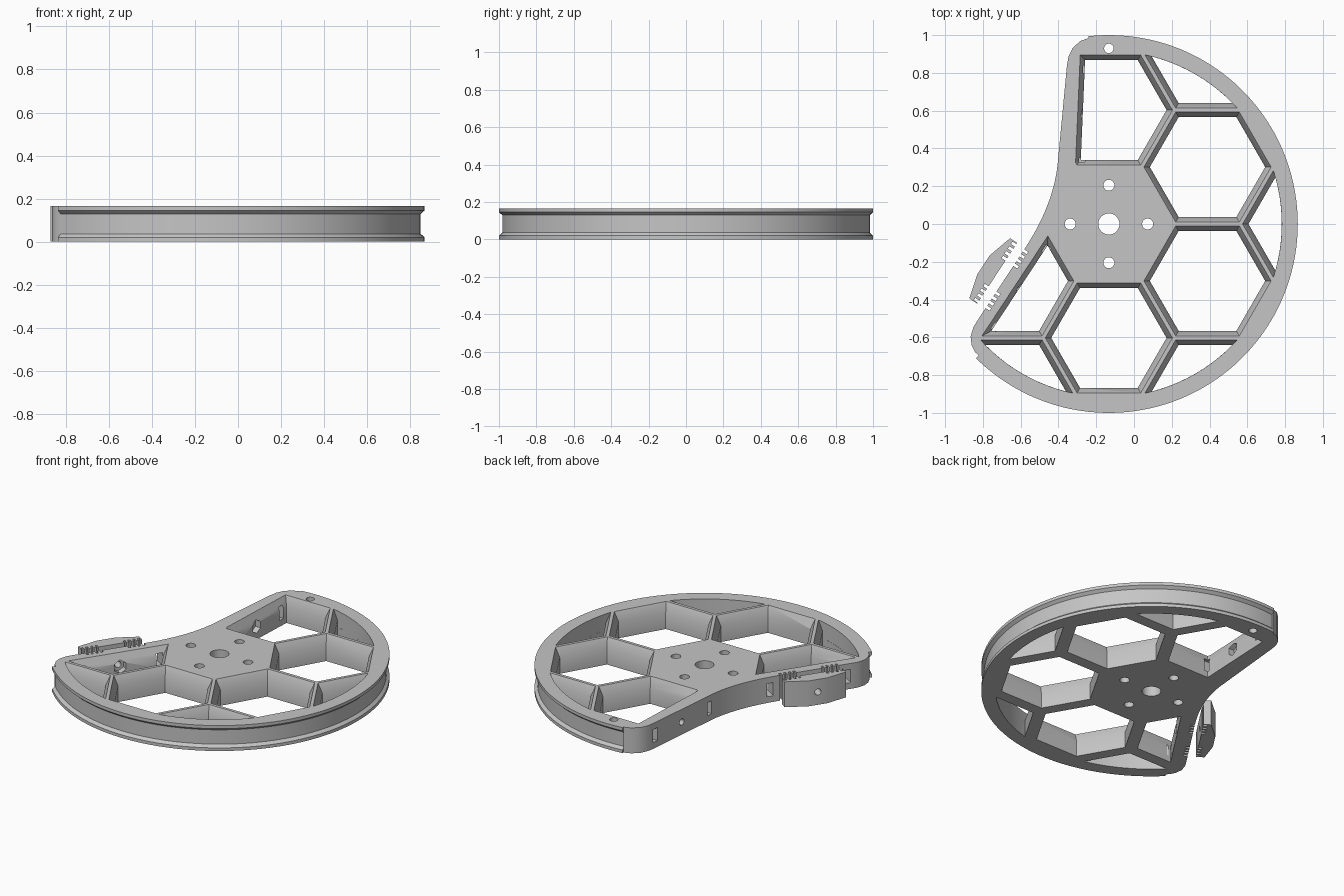
import bpy, bmesh, math
from mathutils import Vector, Matrix

if "Cube" in bpy.data.objects:
    bpy.data.objects.remove(bpy.data.objects["Cube"], do_unlink=True)

CX = -0.133          # wheel axis
H = 0.165            # thickness
APO = 0.3015         # honeycomb apothem
RIM_IN = 0.915       # inner radius of the rim
SPOKE, RIDGE, BEVEL_Z = 0.037, 0.01, 0.105
SLOPE = (SPOKE - RIDGE) / (H - BEVEL_Z)

grey = bpy.data.materials.new("plain grey")
grey.use_nodes = True
grey.diffuse_color = (0.56, 0.56, 0.56, 1)
grey.node_tree.nodes["Principled BSDF"].inputs["Base Color"].default_value = grey.diffuse_color


def to_object(name, bm):
    bmesh.ops.recalc_face_normals(bm, faces=bm.faces)
    mesh = bpy.data.meshes.new(name)
    bm.to_mesh(mesh)
    bm.free()
    mesh.materials.append(grey)
    ob = bpy.data.objects.new(name, mesh)
    bpy.context.collection.objects.link(ob)
    return ob


def loft(bm, layers):
    """Skin equal-length outlines given as (points, z), with end caps."""
    rings = [[bm.verts.new((x, y, z)) for x, y in pts] for pts, z in layers]
    n = len(rings[0])
    for a, b in zip(rings, rings[1:]):
        for i in range(n):
            j = (i + 1) % n
            bm.faces.new((a[i], a[j], b[j], b[i]))
    bm.faces.new(rings[0][::-1])
    bm.faces.new(rings[-1])


def circle(x, y, r, n):
    return [(x + r * math.cos(math.tau * i / n), y + r * math.sin(math.tau * i / n)) for i in range(n)]


def cut(ob, cutter):
    mod = ob.modifiers.new("cut", 'BOOLEAN')
    mod.operation, mod.solver, mod.object = 'DIFFERENCE', 'EXACT', cutter
    bpy.context.view_layer.objects.active = ob
    bpy.ops.object.modifier_apply(modifier=mod.name)
    bpy.data.objects.remove(cutter, do_unlink=True)


class Wall:
    """Straight side wall: s runs along it from the horn, n points outward."""
    def __init__(self, start, along, side):
        self.p = Vector((*start, 0))
        self.u = Vector((*along, 0)).normalized()
        self.n = Vector((-self.u.y, self.u.x, 0)) * side

    def xy(self, s, n):
        return tuple((self.p + self.u * s + self.n * n).xy)

    def box(self, bm, s0, s1, n0, n1, z0, z1):
        pts = [self.xy(s0, n0), self.xy(s1, n0), self.xy(s1, n1), self.xy(s0, n1)]
        loft(bm, [(pts, z0), (pts, z1)])

    def bore(self, bm, s, n0, n1, r, sides):
        rot = Matrix((self.u, Vector((0, 0, 1)), self.n)).transposed().to_4x4()
        mid = self.p + self.u * s + self.n * (n0 + n1) / 2 + Vector((0, 0, H / 2))
        bmesh.ops.create_cone(bm, cap_ends=True, segments=sides, radius1=r, radius2=r,
                              depth=n1 - n0, matrix=Matrix.Translation(mid) @ rot)


upper = Wall((-0.285, 0.89), (-0.025, -0.58), -1)
lower = Wall((-0.8, -0.585), (0.55, 0.835), 1)
WALLS = (upper, lower)


# Outline of the wheel for a given rim radius
def outline(r):
    a0, a1, n = math.radians(-134.7), math.radians(96.2), 96
    pts = [(CX + r * math.cos(a0 + (a1 - a0) * i / n), r * math.sin(a0 + (a1 - a0) * i / n))
           for i in range(n + 1)]
    pts += [(-0.24, 0.985), (-0.285, 0.968), (-0.325, 0.932), (-0.347, 0.885), (-0.355, 0.84)]
    a, b, c = Vector((-0.405, 0.31)), Vector((-0.43, 0.095)), Vector(lower.xy(0.5, 0.065))
    for i in range(13):
        t = i / 12
        pts.append(tuple(a * (1 - t) ** 2 + b * 2 * t * (1 - t) + c * t * t))
    pts += [lower.xy(0.06, 0.065), (-0.85, -0.545), (-0.865, -0.595), (-0.86, -0.64),
            (-0.842, -0.678), (-0.822, -0.695)]
    return pts


# Wheel body with a grooved rim
bm = bmesh.new()
loft(bm, [(outline(r), z) for r, z in ((1, 0), (1, 0.02), (0.982, 0.036),
                                       (0.982, H - 0.036), (1, H - 0.02), (1, H))])
wheel = to_object("wheel_body", bm)


# Honeycomb pockets: a disc trimmed by the planes of each cell
def pocket(target, centre, walls, slope, z0, z1, radius):
    bm = bmesh.new()
    ring = circle(CX, 0, radius, 120)
    loft(bm, [(ring, z0), (ring, z1)])
    planes = []
    for k in range(6):
        a = math.radians(30 + 60 * k)
        d = Vector((math.cos(a), math.sin(a), 0))
        planes.append((centre + d * (APO - SPOKE), d))
    planes += [(w.p - w.n * (SPOKE - RIDGE), w.n) for w in walls]
    for p, d in planes:
        res = bmesh.ops.bisect_plane(
            bm, geom=bm.verts[:] + bm.edges[:] + bm.faces[:], dist=1e-6,
            plane_co=p + Vector((0, 0, BEVEL_Z)), plane_no=d - Vector((0, 0, slope)), clear_outer=True)
        edges = [e for e in res["geom_cut"] if isinstance(e, bmesh.types.BMEdge) and e.is_boundary]
        if edges:
            bmesh.ops.contextual_create(bm, geom=edges)
    bmesh.ops.recalc_face_normals(bm, faces=bm.faces)
    tmp = bpy.data.meshes.new("tmp")
    bm.to_mesh(tmp)
    bm.free()
    target.from_mesh(tmp)
    bpy.data.meshes.remove(tmp)


def cell(angle, dist):
    a = math.radians(angle)
    return Vector((CX + dist * math.cos(a), dist * math.sin(a), 0))


cells = [(cell(a, 2 * APO), {90: [upper], 210: [lower]}.get(a, [])) for a in (30, 90, 210, 270, 330)]
cells += [(cell(a, 2 * APO * math.sqrt(3)), []) for a in (0, 60, 240, 300)]

straight, flared = bmesh.new(), bmesh.new()
for centre, walls in cells:
    pocket(straight, centre, walls, 0, -0.05, H + 0.05, RIM_IN)
    pocket(flared, centre, walls, SLOPE, 0.06, H + 0.012, RIM_IN + 0.0004)

# Axle, bolt and horn holes
holes = [(CX, 0, 0.056), (CX, 0.93, 0.025)]
holes += [(CX + 0.205 * x, 0.205 * y, 0.029) for x, y in ((1, 0), (-1, 0), (0, 1), (0, -1))]
for x, y, r in holes:
    ring = circle(x, y, r, 32)
    loft(straight, [(ring, -0.05), (ring, H + 0.05)])
cut(wheel, to_object("pocket_cutter", straight))
cut(wheel, to_object("flare_cutter", flared))

# Slots, screw bores and clamp teeth in the side walls
TEETH = [s + 0.03 * i for s in (0.125, 0.392) for i in range(4)]
bm = bmesh.new()
for w in WALLS:
    for s in (0.07, 0.56):
        w.box(bm, s - 0.02, s + 0.02, -0.05, 0.13, 0.04, 0.125)
    w.bore(bm, 0.31, -0.1, 0.15, 0.02, 24)
for s in TEETH:
    lower.box(bm, s, s + 0.015, 0.04, 0.1, -0.05, H + 0.05)
cut(wheel, to_object("wall_cutter", bm))

# Hexagonal nut seats on the inner side
bm = bmesh.new()
for w in WALLS:
    w.bore(bm, 0.31, -0.06, 0.01, 0.042, 6)
cut(wheel, to_object("nut_cutter", bm))

# Loose clamp plate with matching teeth
profile = [(0.505, 0.115), (0.505, 0.16), (0.37, 0.2), (0.25, 0.2), (0.12, 0.165), (0.12, 0.115)]
for s in TEETH:
    profile += [(s, 0.115), (s, 0.14), (s + 0.015, 0.14), (s + 0.015, 0.115)]
bm = bmesh.new()
pts = [lower.xy(s, n) for s, n in profile]
loft(bm, [(pts, 0), (pts, H)])
clamp = to_object("clamp_plate", bm)
bm = bmesh.new()
lower.bore(bm, 0.31, 0.05, 0.25, 0.02, 24)
cut(clamp, to_object("clamp_cutter", bm))

# Smooth curved walls, keep edges crisp
for ob in (wheel, clamp):
    bpy.ops.object.select_all(action='DESELECT')
    ob.select_set(True)
    bpy.context.view_layer.objects.active = ob
    bpy.ops.object.shade_smooth_by_angle(angle=math.radians(25))
